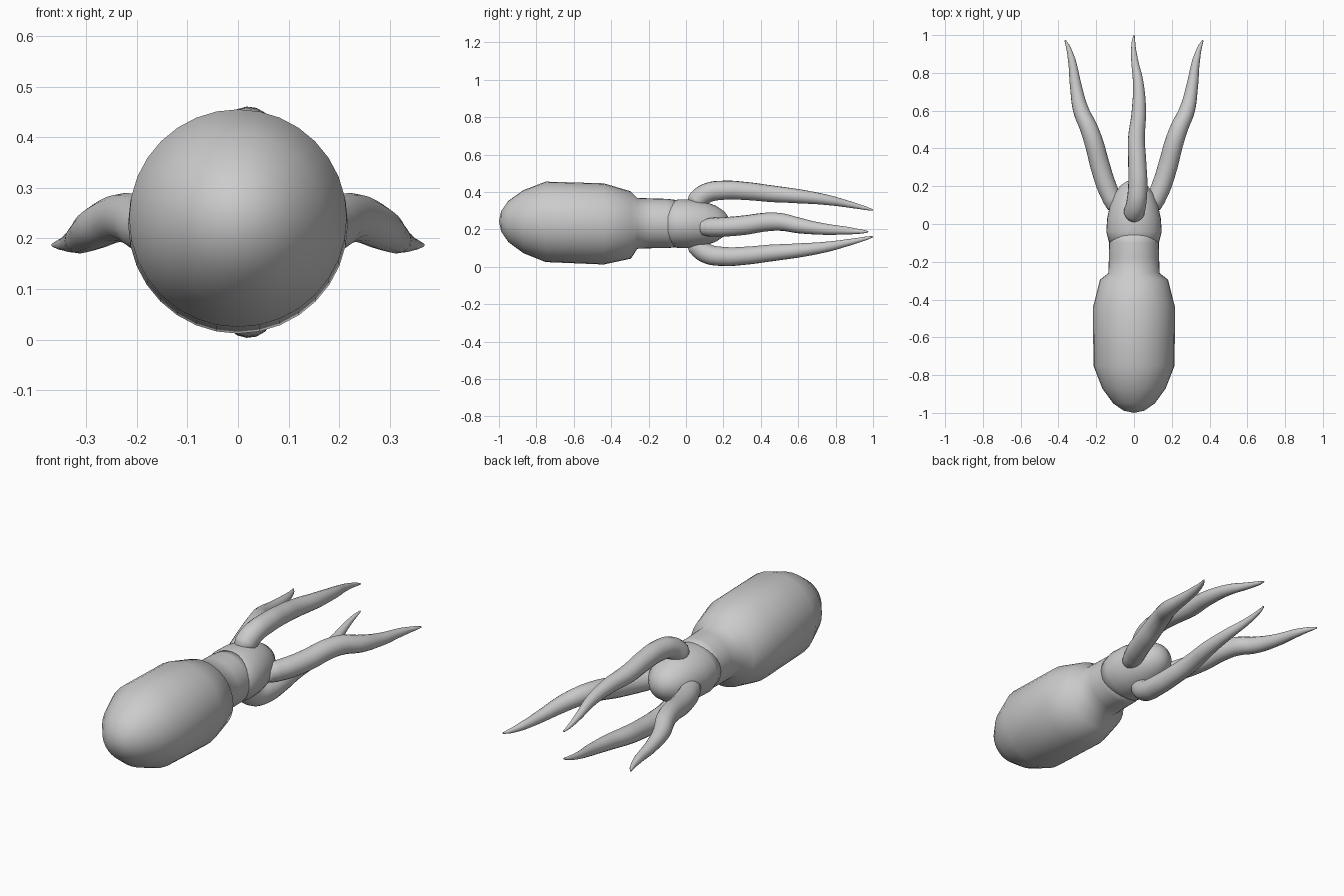
import bpy, bmesh, math

if "Cube" in bpy.data.objects:
    bpy.data.objects.remove(bpy.data.objects["Cube"])

skin = bpy.data.materials.new("soft_grey")
skin.diffuse_color = (0.6, 0.6, 0.6, 1)
skin.use_nodes = True
skin.node_tree.nodes["Principled BSDF"].inputs["Base Color"].default_value = skin.diffuse_color


def lathe(name, rings, sides=32):
    """Skin rings of (y, centre z, x radius, z radius) along the y axis."""
    bm = bmesh.new()
    loops = []
    for y, cz, rx, rz in rings:
        loops.append([bm.verts.new((rx * math.cos(2 * math.pi * i / sides), y,
                                    cz + rz * math.sin(2 * math.pi * i / sides)))
                      for i in range(sides)])
    for a, b in zip(loops, loops[1:]):
        for i in range(sides):
            j = (i + 1) % sides
            bm.faces.new((a[i], a[j], b[j], b[i]))
    bmesh.ops.remove_doubles(bm, verts=bm.verts, dist=1e-5)
    bmesh.ops.recalc_face_normals(bm, faces=bm.faces)
    for f in bm.faces:
        f.smooth = True
    me = bpy.data.meshes.new(name)
    bm.to_mesh(me)
    bm.free()
    me.materials.append(skin)
    ob = bpy.data.objects.new(name, me)
    bpy.context.collection.objects.link(ob)
    return ob


def tentacle(name, path, sx=1, flip=False):
    """Tapered tube through (x, y, z, radius), mirrored in x or in z."""
    cu = bpy.data.curves.new(name, 'CURVE')
    cu.dimensions = '3D'
    cu.bevel_depth = 1.0
    cu.bevel_resolution = 6
    cu.resolution_u = 6
    cu.use_fill_caps = True
    sp = cu.splines.new('BEZIER')
    sp.bezier_points.add(len(path) - 1)
    for p, (x, y, z, r) in zip(sp.bezier_points, path):
        p.co = (sx * x, y, 0.464 - z if flip else z)
        p.radius = r
        p.handle_left_type = p.handle_right_type = 'AUTO'
    tmp = bpy.data.objects.new(name + "_curve", cu)
    bpy.context.collection.objects.link(tmp)
    bpy.context.view_layer.update()
    dg = bpy.context.evaluated_depsgraph_get()
    me = bpy.data.meshes.new_from_object(tmp.evaluated_get(dg))
    bpy.data.objects.remove(tmp)
    bpy.data.curves.remove(cu)
    me.name = name
    me.materials.clear()
    me.materials.append(skin)
    for f in me.polygons:
        f.use_smooth = True
    ob = bpy.data.objects.new(name, me)
    bpy.context.collection.objects.link(ob)


# Mantle with the neck in one piece
mantle = [(-1.0, .243, 0), (-.988, .243, .055), (-.95, .242, .11), (-.87, .241, .168),
          (-.75, .240, .215), (-.44, .229, .217), (-.295, .223, .18), (-.26, .232, .136),
          (-.18, .232, .133), (-.1, .231, .132), (-.06, .231, .127), (-.04, .231, .09),
          (-.03, .231, 0)]
lathe("mantle", [(y, z, r, r) for y, z, r in mantle])

# Head
lathe("head", [(-.112, .23, 0, 0), (-.108, .23, .11, .1), (-.095, .23, .133, .119),
               (-.04, .23, .147, .13), (.03, .23, .142, .13), (.10, .23, .127, .118),
               (.16, .23, .104, .096), (.205, .23, .07, .066), (.228, .23, .035, .034),
               (.235, .23, 0, 0)])

# Upper and lower tentacles
middle = [(-.005, .04, .32, .035), (0, .06, .352, .055), (.012, .11, .393, .053),
          (.02, .2, .409, .051), (.017, .33, .404, .048), (.013, .45, .391, .045),
          (.026, .6, .377, .038), (.022, .75, .358, .028), (.003, .87, .334, .018),
          (-.003, .96, .313, .010), (0, .998, .303, .004)]
tentacle("upper_tentacle", middle)
tentacle("lower_tentacle", middle, flip=True)

# Side tentacles
side = [(.095, .075, .21, .02), (.10, .09, .21, .042), (.115, .13, .211, .050),
        (.145, .2, .213, .052), (.18, .31, .222, .052), (.212, .43, .239, .05),
        (.24, .51, .239, .047), (.28, .6, .221, .042), (.308, .73, .202, .031),
        (.328, .86, .193, .021), (.350, .94, .188, .011), (.365, .973, .187, .004)]
tentacle("right_tentacle", side)
tentacle("left_tentacle", side, sx=-1)
